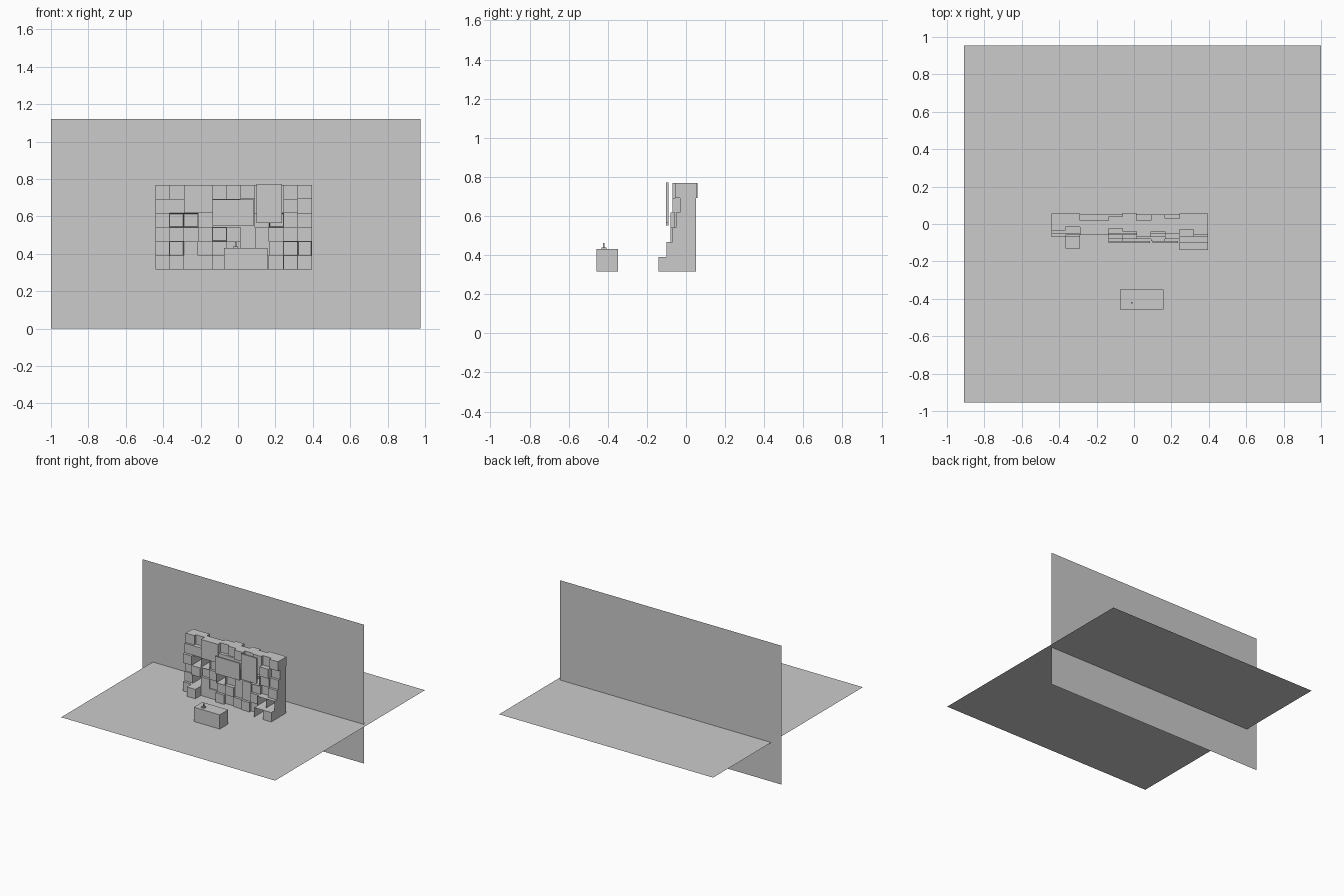
import bpy, bmesh

if "Cube" in bpy.data.objects:
    bpy.data.objects.remove(bpy.data.objects["Cube"])

def finish(bm, name):
    bmesh.ops.recalc_face_normals(bm, faces=bm.faces)
    me = bpy.data.meshes.new(name)
    bm.to_mesh(me)
    bm.free()
    ob = bpy.data.objects.new(name, me)
    bpy.context.collection.objects.link(ob)
    return ob

def sheet(name, pts):
    bm = bmesh.new()
    bm.faces.new([bm.verts.new(p) for p in pts])
    me = bpy.data.meshes.new(name)
    bm.to_mesh(me)
    bm.free()
    bpy.context.collection.objects.link(bpy.data.objects.new(name, me))

def box(name, x0, x1, y0, y1, z0, z1, opened=False, wall=0.005):
    bm = bmesh.new()
    bmesh.ops.create_cube(bm, size=1)
    for v in bm.verts:
        v.co = (x1 if v.co.x > 0 else x0, y1 if v.co.y > 0 else y0,
                z1 if v.co.z > 0 else z0)
    if opened:  # hollow the front into a cubby
        bm.normal_update()
        front = min(bm.faces, key=lambda f: f.calc_center_median().y)
        bmesh.ops.inset_region(bm, faces=[front], thickness=wall)
        for v in front.verts:
            v.co.y = y1 - wall
    return finish(bm, name)

# Backdrop: floor and wall sheets
F = 0.315
sheet("floor", [(-0.91, -0.955, F), (1, -0.955, F), (1, 0.955, F), (-0.91, 0.955, F)])
sheet("back_wall", [(-1, 0.213, 0), (0.975, 0.213, 0), (0.975, 0.213, 1.12), (-1, 0.213, 1.12)])

# Block cabinet: front depth of every cell in hundredths, top row first
X0, CW, TOP, CH = -0.442, 0.0761, 0.768, 0.0755
fronts = [
    [3.5, 1.5, 6, 6, 2.5, 4, 7, 4, 5, 3, 5.5],
    [5, 5, 6, 6, 5, 5, 5, 4, 5, 7, 3],
    [7, 6, 6, 4, 6, 6, 6, 5, 8, 6, 5],
    [4, 7, 4, 6, 8, 5, 6, 7, 6, 4, 7],
    [5, 6, 6, 5, 7, 8, 6, 7, 8, 10, 10],
    [7, 13, 6, 6, 9, 7, 8, 9, 7, 14, 14],
]
top_backs = [5.5, 5.5, 1.8, 1.8, 4, 6, 2, 5, 3, 5.5, 5.5]
cubbies = {(2, 1), (2, 2), (2, 8), (3, 4), (4, 1), (4, 9), (4, 10), (5, 9)}
for r, row in enumerate(fronts):
    for c, d in enumerate(row):
        back = top_backs[c] / 100 if r == 0 else 0.05
        x, z = X0 + c * CW, TOP - (r + 1) * CH
        opened = (r, c) in cubbies
        box("cubby" if opened else "block", x, x + CW, -d / 100, back, z, z + CH, opened)

# Floating front panels
box("wide_panel", -0.136, 0.086, -0.102, -0.09, 0.552, 0.69)
box("tall_panel", 0.10, 0.235, -0.102, -0.09, 0.565, 0.772)

# Low table with a small stand
box("table", -0.074, 0.157, -0.457, -0.349, F, 0.43)
sx, sy = -0.013, -0.42
box("stand_base", sx - 0.013, sx + 0.013, sy - 0.013, sy + 0.013, 0.43, 0.438)
box("stand_stem", sx - 0.004, sx + 0.004, sy - 0.004, sy + 0.004, 0.438, 0.462)
